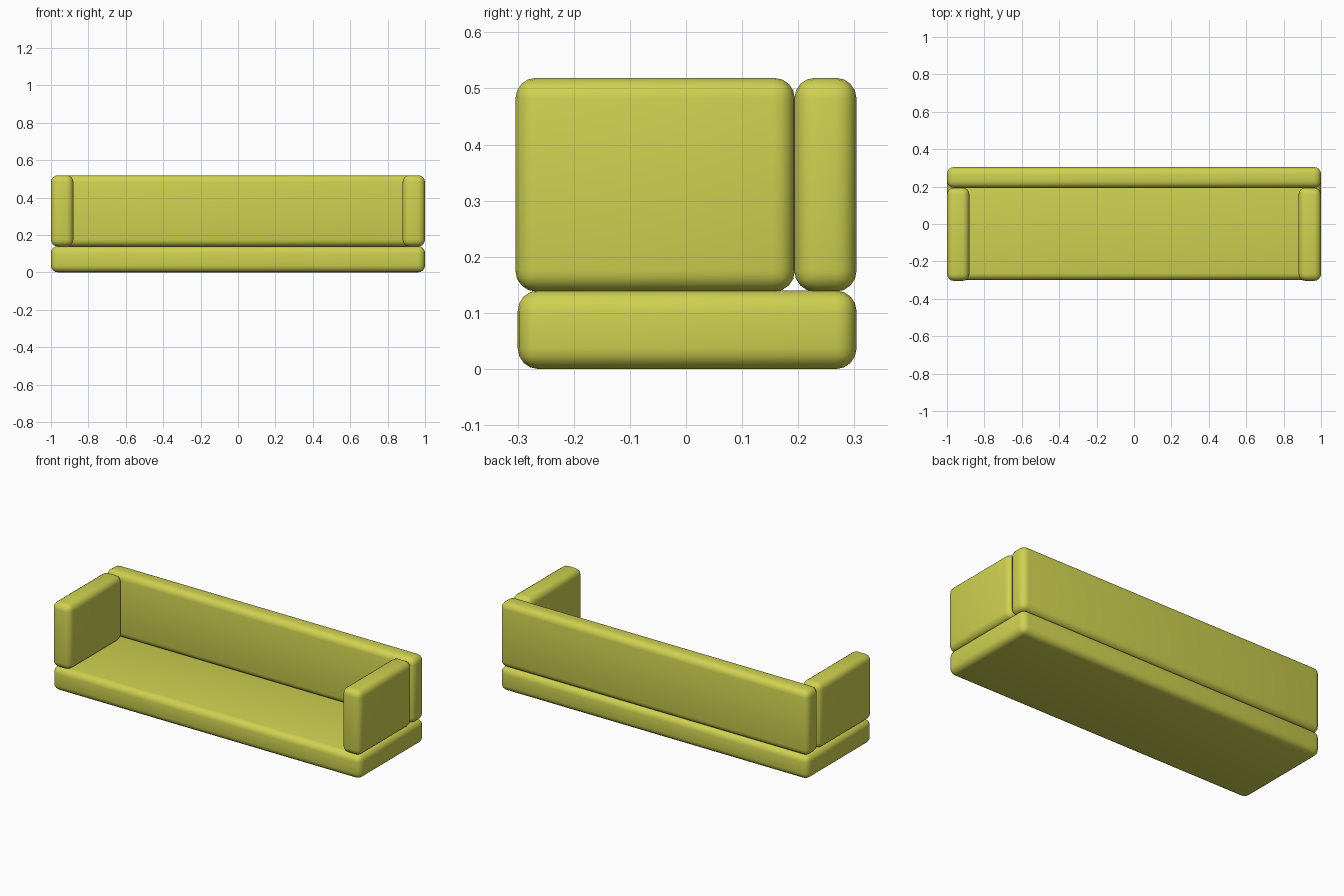
import bpy

if "Cube" in bpy.data.objects:
    bpy.data.objects.remove(bpy.data.objects["Cube"])

fabric = bpy.data.materials.new("olive_fabric")
fabric.diffuse_color = (0.62, 0.64, 0.08, 1)
fabric.use_nodes = True
fabric.node_tree.nodes["Principled BSDF"].inputs["Base Color"].default_value = fabric.diffuse_color


def cushion(name, x, y, z, radius=0.037):
    """Rounded block spanning the given (min, max) ranges."""
    spans = (x, y, z)
    bpy.ops.mesh.primitive_cube_add(size=1, location=[(a + b) / 2 for a, b in spans])
    ob = bpy.context.object
    ob.name = name
    ob.scale = [b - a for a, b in spans]
    bpy.ops.object.transform_apply(location=False, rotation=False, scale=True)
    bevel = ob.modifiers.new("rounded_edges", 'BEVEL')
    bevel.width = radius
    bevel.segments = 4
    bpy.ops.object.modifier_apply(modifier=bevel.name)
    bpy.ops.object.shade_smooth_by_angle()
    ob.data.materials.append(fabric)
    return ob


# Seat slab and full-width backrest
cushion("seat_base", (-1, 1), (-0.30, 0.304), (0, 0.14))
cushion("backrest", (-1, 1), (0.193, 0.304), (0.138, 0.519))

# Armrests at both ends, in front of the backrest
for side, x in (("left", (-1, -0.88)), ("right", (0.88, 1))):
    cushion(side + "_armrest", x, (-0.304, 0.194), (0.138, 0.519))
